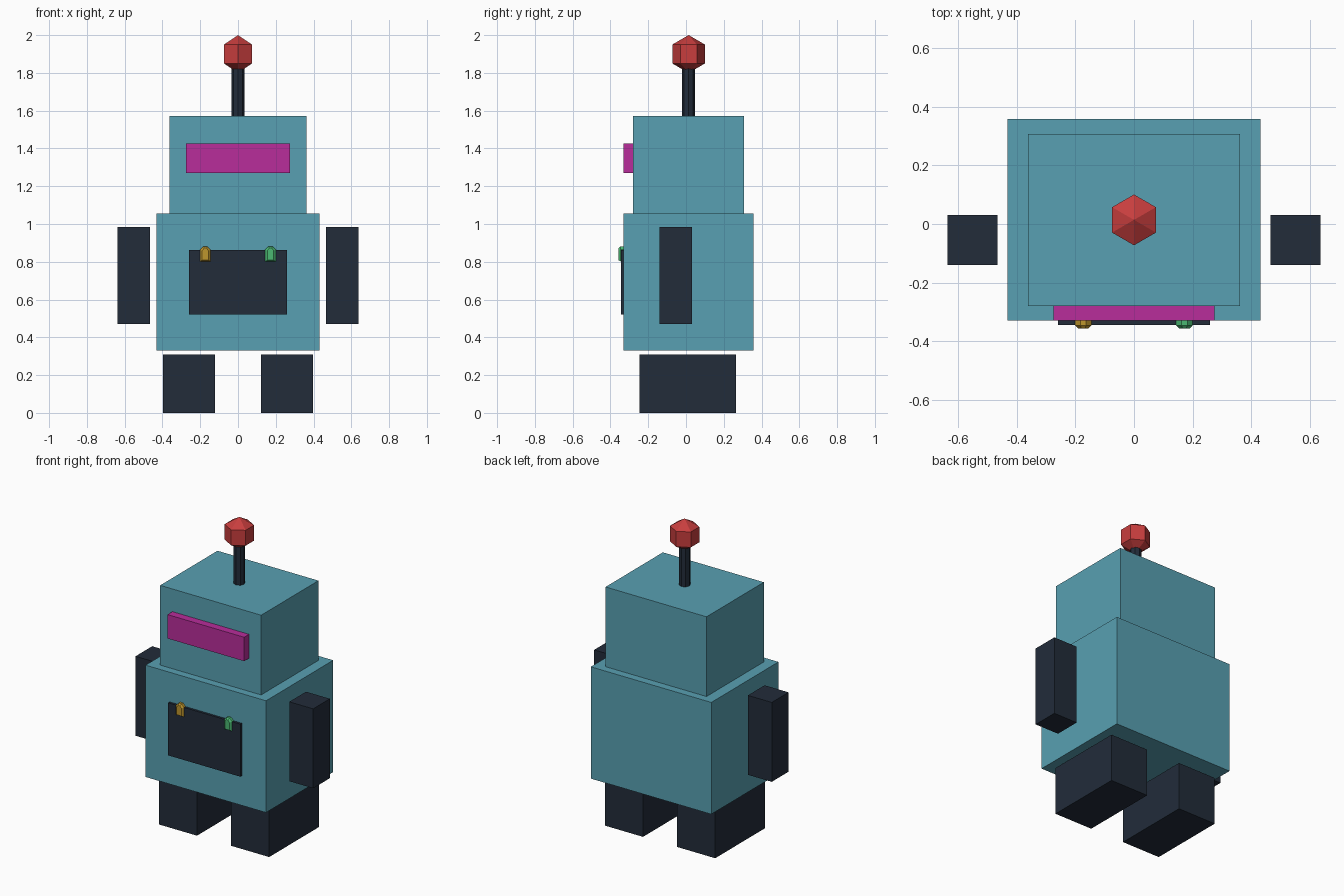
import bpy, bmesh, math

if "Cube" in bpy.data.objects:
    bpy.data.objects.remove(bpy.data.objects["Cube"])


def material(name, r, g, b):
    m = bpy.data.materials.new(name)
    m.diffuse_color = (r, g, b, 1)
    m.use_nodes = True
    m.node_tree.nodes["Principled BSDF"].inputs["Base Color"].default_value = m.diffuse_color
    return m


TEAL = material("teal", 0.098, 0.352, 0.445)
NAVY = material("dark navy", 0.016, 0.025, 0.042)
MAGENTA = material("magenta", 0.479, 0.026, 0.328)
RED = material("red", 0.578, 0.048, 0.048)
YELLOW = material("yellow", 0.515, 0.305, 0.026)
GREEN = material("green", 0.07, 0.485, 0.171)


def finish(name, bm, mat):
    bmesh.ops.recalc_face_normals(bm, faces=bm.faces)
    me = bpy.data.meshes.new(name)
    bm.to_mesh(me)
    bm.free()
    me.materials.append(mat)
    ob = bpy.data.objects.new(name, me)
    bpy.context.collection.objects.link(ob)
    return ob


def box(name, x, y, z, mat):
    """Box spanning the given (low, high) ranges."""
    bm = bmesh.new()
    bmesh.ops.create_cube(bm, size=1)
    for v in bm.verts:
        for i, (lo, hi) in enumerate((x, y, z)):
            v.co[i] = hi if v.co[i] > 0 else lo
    return finish(name, bm, mat)


def loft(name, rings, mat):
    """Skin a series of equal-length point rings and cap both ends."""
    bm = bmesh.new()
    rows = [[bm.verts.new(p) for p in ring] for ring in rings]
    n = len(rows[0])
    for a, b in zip(rows, rows[1:]):
        for i in range(n):
            j = (i + 1) % n
            bm.faces.new((a[i], a[j], b[j], b[i]))
    bm.faces.new(rows[0])
    bm.faces.new(rows[-1])
    bmesh.ops.remove_doubles(bm, verts=bm.verts, dist=1e-5)
    return finish(name, bm, mat)


def ring(r, z, sides, y):
    return [(r * math.sin(2 * math.pi * i / sides),
             y + r * math.cos(2 * math.pi * i / sides), z) for i in range(sides)]


# Torso and head
box("torso", (-0.432, 0.432), (-0.33, 0.358), (0.33, 1.055), TEAL)
box("head", (-0.362, 0.362), (-0.28, 0.307), (1.055, 1.572), TEAL)

# Visor and chest panel
box("visor", (-0.275, 0.275), (-0.33, -0.28), (1.27, 1.425), MAGENTA)
box("chest_panel", (-0.259, 0.259), (-0.345, -0.33), (0.522, 0.863), NAVY)

# Arms and legs
for side, s in (("left", -1), ("right", 1)):
    box(side + "_arm", sorted((s * 0.466, s * 0.637)), (-0.14, 0.031),
        (0.47, 0.985), NAVY)
    box(side + "_leg", sorted((s * 0.122, s * 0.396)), (-0.246, 0.266),
        (0.0, 0.31), NAVY)

# Antenna rod and faceted ball
AY = 0.014
loft("antenna_rod", [ring(0.034, 1.572, 8, AY), ring(0.034, 1.83, 8, AY)], NAVY)
bm = bmesh.new()
low = [bm.verts.new(p) for p in ring(0.0866, 1.85, 6, AY)]
high = [bm.verts.new(p) for p in ring(0.0866, 1.95, 6, AY)]
bottom, top = bm.verts.new((0, AY, 1.8)), bm.verts.new((0, AY, 2.0))
for i in range(6):
    j = (i + 1) % 6
    bm.faces.new((low[i], low[j], high[j], high[i]))
    bm.faces.new((high[i], high[j], top))
    bm.faces.new((low[j], low[i], bottom))
finish("antenna_ball", bm, RED)

# Chest buttons: small gabled knobs with a bevelled front
OUTLINE = [(-0.028, 0.802), (0.028, 0.802), (0.028, 0.864),
           (0.01, 0.882), (-0.01, 0.882), (-0.028, 0.864)]
for name, cx, mat in (("yellow_button", -0.173, YELLOW), ("green_button", 0.172, GREEN)):
    back = [(cx + x, -0.33, z) for x, z in OUTLINE]
    mid = [(cx + x, -0.346, z) for x, z in OUTLINE]
    front = [(cx + x * 0.6, -0.357, 0.835 + (z - 0.835) * 0.8) for x, z in OUTLINE]
    loft(name, [back, mid, front], mat)
